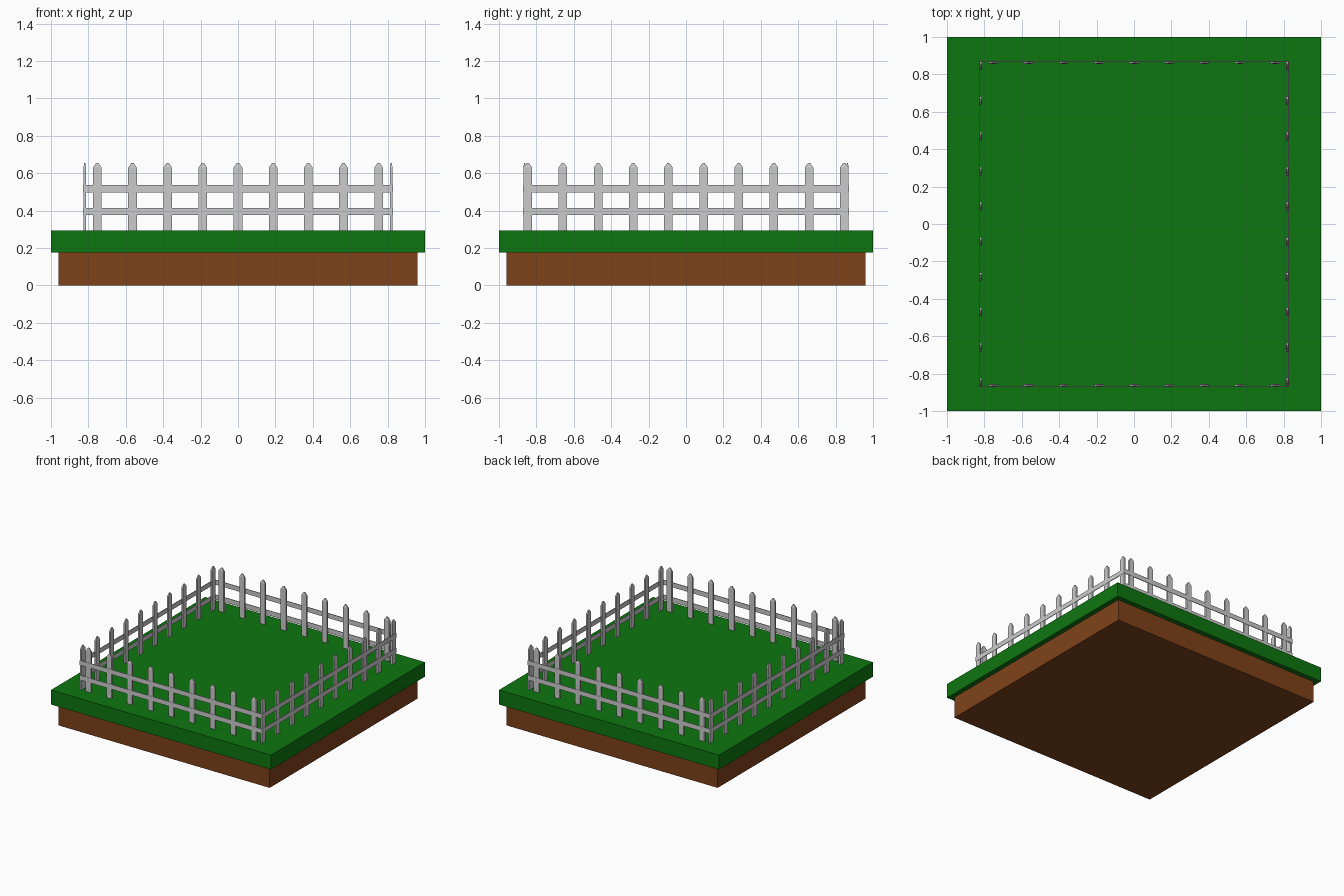
import bpy, bmesh
from mathutils import Matrix
from math import radians

if "Cube" in bpy.data.objects:
    bpy.data.objects.remove(bpy.data.objects["Cube"])

PICKET_T = 0.014
RAIL_T = 0.005


def material(name, rgb):
    m = bpy.data.materials.new(name)
    m.diffuse_color = (*rgb, 1)
    m.use_nodes = True
    m.node_tree.nodes["Principled BSDF"].inputs["Base Color"].default_value = m.diffuse_color
    return m


def finish(name, bm, mat=None):
    bmesh.ops.recalc_face_normals(bm, faces=bm.faces)
    me = bpy.data.meshes.new(name)
    bm.to_mesh(me)
    bm.free()
    ob = bpy.data.objects.new(name, me)
    bpy.context.collection.objects.link(ob)
    if mat:
        me.materials.append(mat)
    return ob


def add_box(bm, center, size):
    mtx = Matrix.Translation(center) @ Matrix.Diagonal((*size, 1))
    return bmesh.ops.create_cube(bm, size=1, matrix=mtx)["verts"]


def add_picket(bm, x):
    # post with a tapered tip
    verts = add_box(bm, (x, 0, 0.46), (0.046, PICKET_T, 0.34))
    top = [f for f in {f for v in verts for f in v.link_faces}
           if f.calc_center_median().z > 0.62][0]
    ext = bmesh.ops.extrude_face_region(bm, geom=[top])["geom"]
    bm.faces.remove(top)
    for v in ext:
        if isinstance(v, bmesh.types.BMVert):
            v.co.x = x + (v.co.x - x) * 0.25
            v.co.y *= 0.4
            v.co.z = 0.655


def fence(name, xs, half_len, offset, angle):
    # built facing -y, then turned to its side of the lawn
    bm = bmesh.new()
    for x in xs:
        add_picket(bm, x)
    for z in (0.395, 0.517):
        add_box(bm, (0, -0.0065, z), (half_len * 2, RAIL_T, 0.039))
    bm.transform(Matrix.Rotation(radians(angle), 4, 'Z')
                 @ Matrix.Translation((0, -offset, 0)))
    finish(name, bm)


# ground slabs
for name, half, z0, z1, rgb in (
        ("soil_base", 0.96, 0.0, 0.176, (0.21, 0.055, 0.01)),
        ("grass_slab", 1.0, 0.176, 0.295, (0.004, 0.18, 0.005))):
    bm = bmesh.new()
    add_box(bm, (0, 0, (z0 + z1) / 2), (half * 2, half * 2, z1 - z0))
    finish(name, bm, material(name + "_colour", rgb))

# picket fences on four sides
xs_short = [(i - 4) * 0.188 for i in range(9)]
xs_long = [(i - 4.5) * 0.188 for i in range(10)]
fence("front_fence", xs_short, 0.828, 0.863, 0)
fence("back_fence", xs_short, 0.828, 0.863, 180)
fence("right_fence", xs_long, 0.871, 0.819, 90)
fence("left_fence", xs_long, 0.871, 0.819, -90)
